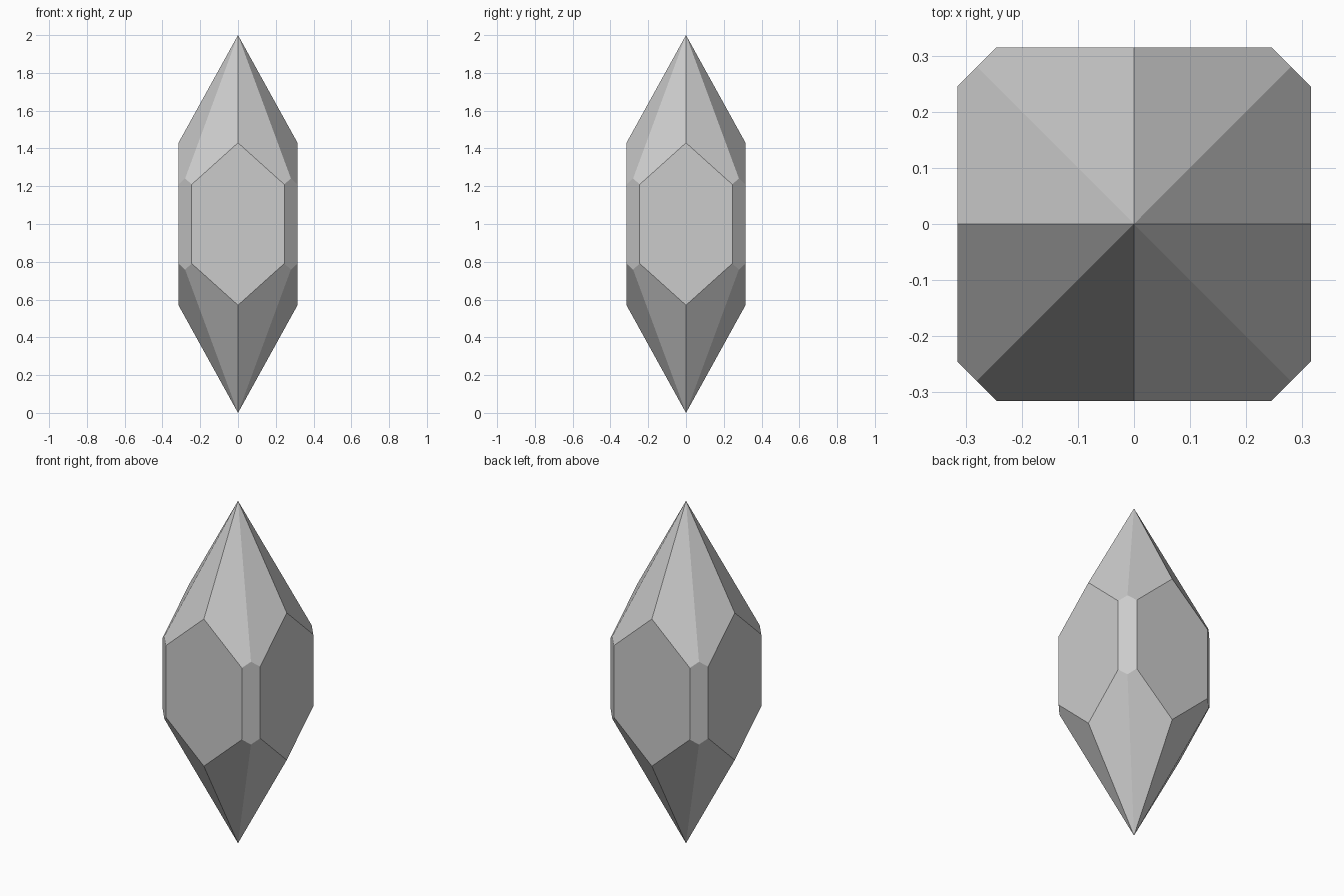
import bpy
import bmesh
from math import sin, cos, pi
from mathutils import Vector

cube = bpy.data.objects.get("Cube")
if cube:
    bpy.data.objects.remove(cube, do_unlink=True)

SIDE = 0.315       # distance of the four flat sides from the axis
CORNER = 0.396     # distance of the four narrow corner facets
RIDGES = (0.5525, 0.522)   # girdle radius on the axes and the diagonals

# Grey crystal material
mat = bpy.data.materials.new("crystal_grey")
mat.use_nodes = True
grey = (0.6, 0.6, 0.6, 1.0)
mat.diffuse_color = grey
mat.node_tree.nodes["Principled BSDF"].inputs["Base Color"].default_value = grey

# Eight-sided double pyramid
bm = bmesh.new()
ring = [bm.verts.new((RIDGES[i % 2] * cos(i * pi / 4),
                      RIDGES[i % 2] * sin(i * pi / 4), 1)) for i in range(8)]
top, tip = bm.verts.new((0, 0, 2)), bm.verts.new((0, 0, 0))
for i in range(8):
    a, b = ring[i], ring[(i + 1) % 8]
    bm.faces.new((a, b, top))
    bm.faces.new((b, a, tip))

# Slice the flat sides, then the narrow corner facets
for offset, dist in ((0, SIDE), (pi / 4, CORNER)):
    for i in range(4):
        n = Vector((cos(offset + i * pi / 2), sin(offset + i * pi / 2), 0))
        cut = bmesh.ops.bisect_plane(
            bm, geom=bm.verts[:] + bm.edges[:] + bm.faces[:], dist=1e-5,
            plane_co=n * dist, plane_no=n, clear_outer=True)
        rim = [e for e in cut["geom_cut"] if isinstance(e, bmesh.types.BMEdge)]
        bmesh.ops.contextual_create(bm, geom=rim)
bmesh.ops.recalc_face_normals(bm, faces=bm.faces[:])

mesh = bpy.data.meshes.new("crystal")
bm.to_mesh(mesh)
bm.free()
mesh.materials.append(mat)
crystal = bpy.data.objects.new("crystal", mesh)
bpy.context.collection.objects.link(crystal)
